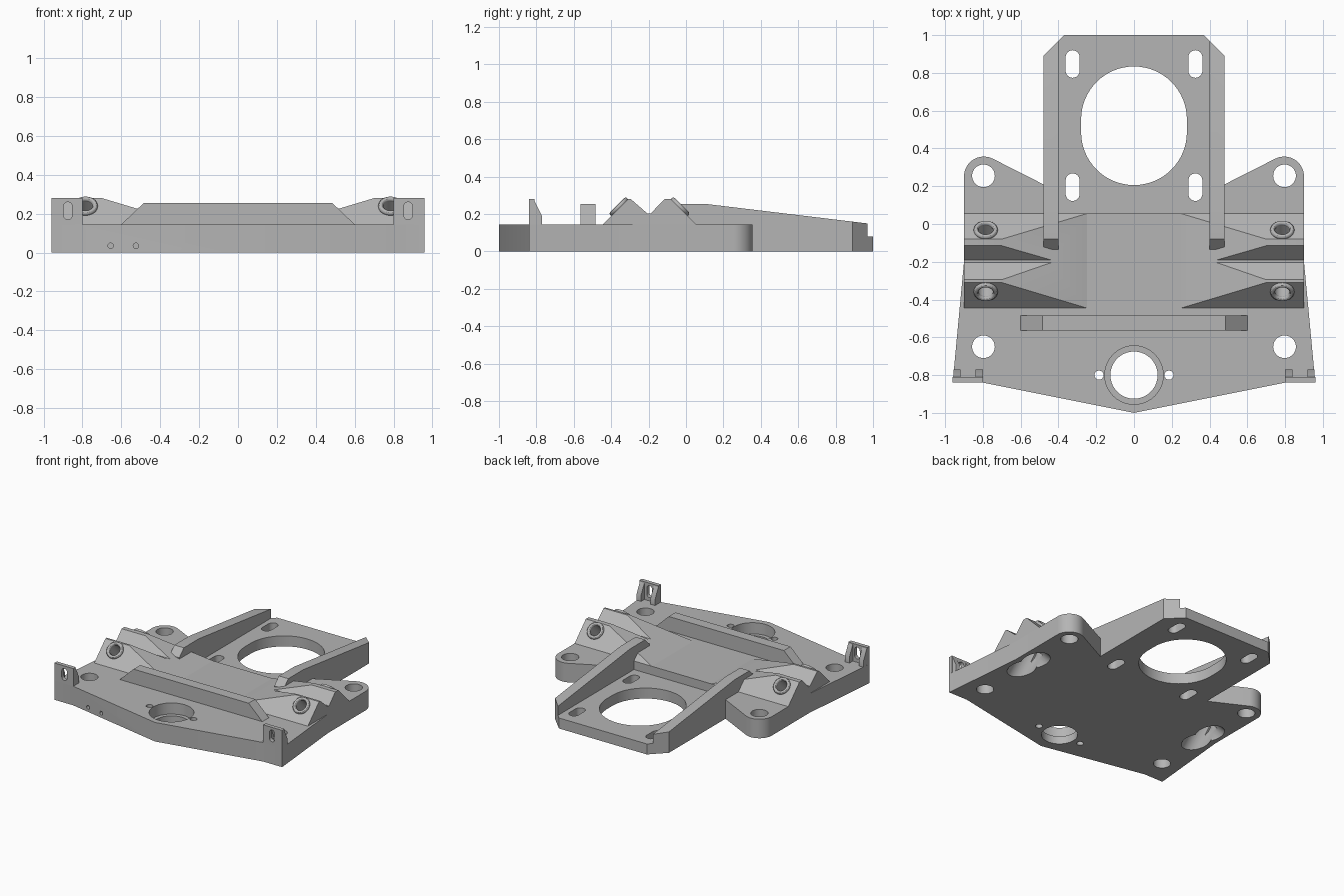
import bpy, bmesh
from math import sin, cos, pi, radians
from mathutils import Vector, Matrix

if "Cube" in bpy.data.objects:
    bpy.data.objects.remove(bpy.data.objects["Cube"], do_unlink=True)

grey = bpy.data.materials.new("plain grey")
grey.use_nodes = True
grey.diffuse_color = (0.46, 0.46, 0.46, 1)
for node in grey.node_tree.nodes:
    if node.type == 'BSDF_PRINCIPLED':
        node.inputs["Base Color"].default_value = grey.diffuse_color

DECK = 0.145
parts = []


def make(name, bm, keep=True):
    bmesh.ops.recalc_face_normals(bm, faces=bm.faces)
    mesh = bpy.data.meshes.new(name)
    bm.to_mesh(mesh)
    bm.free()
    obj = bpy.data.objects.new(name, mesh)
    bpy.context.collection.objects.link(obj)
    mesh.materials.append(grey)
    if keep:
        parts.append(obj)
    else:
        obj.hide_render = True
    return obj


def prism(name, pts, lo, hi, axis='Z', keep=True):
    """Extrude a 2D outline along one axis."""
    place = {'X': lambda a, b, h: (h, a, b),
             'Y': lambda a, b, h: (a, h, b),
             'Z': lambda a, b, h: (a, b, h)}[axis]
    bm = bmesh.new()
    low = [bm.verts.new(place(a, b, lo)) for a, b in pts]
    high = [bm.verts.new(place(a, b, hi)) for a, b in pts]
    bm.faces.new(low)
    bm.faces.new(high)
    n = len(pts)
    for i in range(n):
        j = (i + 1) % n
        bm.faces.new((low[i], low[j], high[j], high[i]))
    return make(name, bm, keep)


def rect(a0, a1, b0, b1):
    return [(a0, b0), (a1, b0), (a1, b1), (a0, b1)]


def arc(cx, cy, r, start, end, n=16):
    angles = [radians(start + (end - start) * i / n) for i in range(n + 1)]
    return [(cx + r * cos(t), cy + r * sin(t)) for t in angles]


def slot(cx, cy, r, half, n=12):
    """Upright rounded slot; half is the distance to each arc centre."""
    return arc(cx, cy + half, r, 0, 180, n) + arc(cx, cy - half, r, 180, 360, n)


def cylinder(name, centre, axis, r, depth, keep=False):
    turn = Vector(axis).to_track_quat('Z', 'Y').to_matrix().to_4x4()
    bm = bmesh.new()
    bmesh.ops.create_cone(bm, cap_ends=True, segments=40, radius1=r, radius2=r,
                          depth=depth, matrix=Matrix.Translation(centre) @ turn)
    return make(name, bm, keep)


def ring(name, centre, axis, major, minor, n=40, m=12):
    """Rounded collar swept round an axis."""
    turn = Vector(axis).to_track_quat('Z', 'Y').to_matrix()
    bm = bmesh.new()
    loops = []
    for i in range(n):
        t = 2 * pi * i / n
        loop = []
        for k in range(m):
            u = 2 * pi * k / m
            r = major + minor * cos(u)
            loop.append(bm.verts.new(
                Vector(centre) + turn @ Vector((r * cos(t), r * sin(t), minor * sin(u)))))
        loops.append(loop)
    for i in range(n):
        a, b = loops[i], loops[(i + 1) % n]
        for k in range(m):
            j = (k + 1) % m
            bm.faces.new((a[k], b[k], b[j], a[j]))
    return make(name, bm)


def select(obj):
    bpy.ops.object.select_all(action='DESELECT')
    obj.select_set(True)
    bpy.context.view_layer.objects.active = obj


def cut(cutter, *targets, mode='DIFFERENCE'):
    for obj in targets:
        mod = obj.modifiers.new("cut", 'BOOLEAN')
        mod.operation = mode
        mod.solver = 'EXACT'
        mod.object = cutter
        select(obj)
        bpy.ops.object.modifier_apply(modifier=mod.name)
    bpy.data.objects.remove(cutter, do_unlink=True)


# Deck: half outline, mirrored across x
half = [(0.8, -0.84), (0.96, -0.84), (0.9, -0.2)]
half += arc(0.795, 0.252, 0.105, 0, 116)
half += [(0.48, 0.21), (0.48, 0.89), (0.37, 1.0)]
outline = [(0, -1.0)] + half + [(-x, y) for x, y in reversed(half)]
deck = prism("deck", outline, 0, DECK)

# Sunken rear floor, large opening and front stepped bore
cut(prism("pocket", rect(-0.4, 0.4, 0.055, 1.1), 0.08, 0.4, keep=False), deck)
cut(prism("opening", slot(0, 0.52, 0.28, 0.034, 32), -0.1, 0.4, keep=False), deck)
cut(cylinder("bore", (0, -0.8, 0), (0, 0, 1), 0.125, 0.8), deck)
cut(cylinder("step", (0, -0.8, 0.16), (0, 0, 1), 0.155, 0.2), deck)
for x in (-0.655, -0.525):
    cut(cylinder("screw_hole", (x, -0.85, 0.035), (0, 1, 0), 0.014, 0.3), deck)

# Cross bar
prism("cross_bar", [(-0.6, DECK), (0.6, DECK), (0.485, 0.255), (-0.485, 0.255)],
      -0.565, -0.485, 'Y')

ridge = [(-0.445, DECK), (-0.31, 0.28), (-0.295, 0.28), (-0.205, 0.202), (-0.19, 0.202),
         (-0.115, 0.28), (-0.08, 0.28), (0.055, DECK)]
rail = [(-0.135, DECK), (-0.135, 0.2), (-0.08, 0.255), (0.1, 0.255), (0.97, 0.15), (0.97, DECK)]
gusset = [(-0.81, DECK), (-0.77, DECK), (-0.77, 0.19), (-0.815, 0.28)]

for side, s in (("left", 1), ("right", -1)):
    # Plain holes and slots in the deck
    for y in (0.255, -0.65):
        cut(cylinder("hole", (s * 0.797, y, 0), (0, 0, 1), 0.06, 0.8), deck)
    cut(cylinder("small_hole", (s * 0.185, -0.8, 0), (0, 0, 1), 0.024, 0.8), deck)
    for y in (0.847, 0.195):
        cut(prism("slot", slot(s * 0.325, y, 0.037, 0.036), -0.1, 0.4, keep=False), deck)

    # Twin-peaked saddle, falling away toward the middle
    saddle = prism(side + "_saddle", ridge, s * 0.1, s * 0.9, 'X')
    wedge = [(s * 0.2, 0.13), (s * 0.95, 0.355), (s * 0.95, 0.13)]
    cut(prism("wedge", wedge, -0.6, 0.3, 'Y', keep=False), saddle, mode='INTERSECT')

    # Slanted bores with wider lower ends and collars
    for end, d, y in (("front", -1, -0.355), ("rear", 1, -0.036)):
        axis = Vector((0, d, 1)).normalized()
        p = Vector((s * 0.785, y, 0.235))
        cut(cylinder("slant_bore", p - axis * 0.2, axis, 0.042, 0.6), deck, saddle)
        cut(cylinder("slant_relief", p - axis * 0.365, axis, 0.085, 0.37), deck, saddle)
        ring(side + "_" + end + "_collar", p + axis * 0.006, axis, 0.051, 0.013)

    # Side rail with clipped rear corner
    wall = prism(side + "_rail", rail, s * 0.4, s * 0.48, 'X')
    corner = [(s * 0.5, 0.87), (s * 0.5, 1.1), (s * 0.27, 1.1)]
    cut(prism("corner", corner, 0.1, 0.4, keep=False), wall)

    # Front tab with slot and two gussets
    tab = prism(side + "_tab", rect(s * 0.8, s * 0.96, DECK, 0.28), -0.84, -0.81, 'Y')
    cut(prism("tab_slot", slot(s * 0.875, 0.215, 0.022, 0.023), -0.9, -0.7, 'Y', keep=False), tab)
    for label, x0, x1 in (("inner", 0.8, 0.838), ("outer", 0.918, 0.956)):
        prism(side + "_" + label + "_gusset", gusset, s * x0, s * x1, 'X')

for obj in parts:
    select(obj)
    bpy.ops.object.shade_smooth_by_angle(angle=radians(30))
